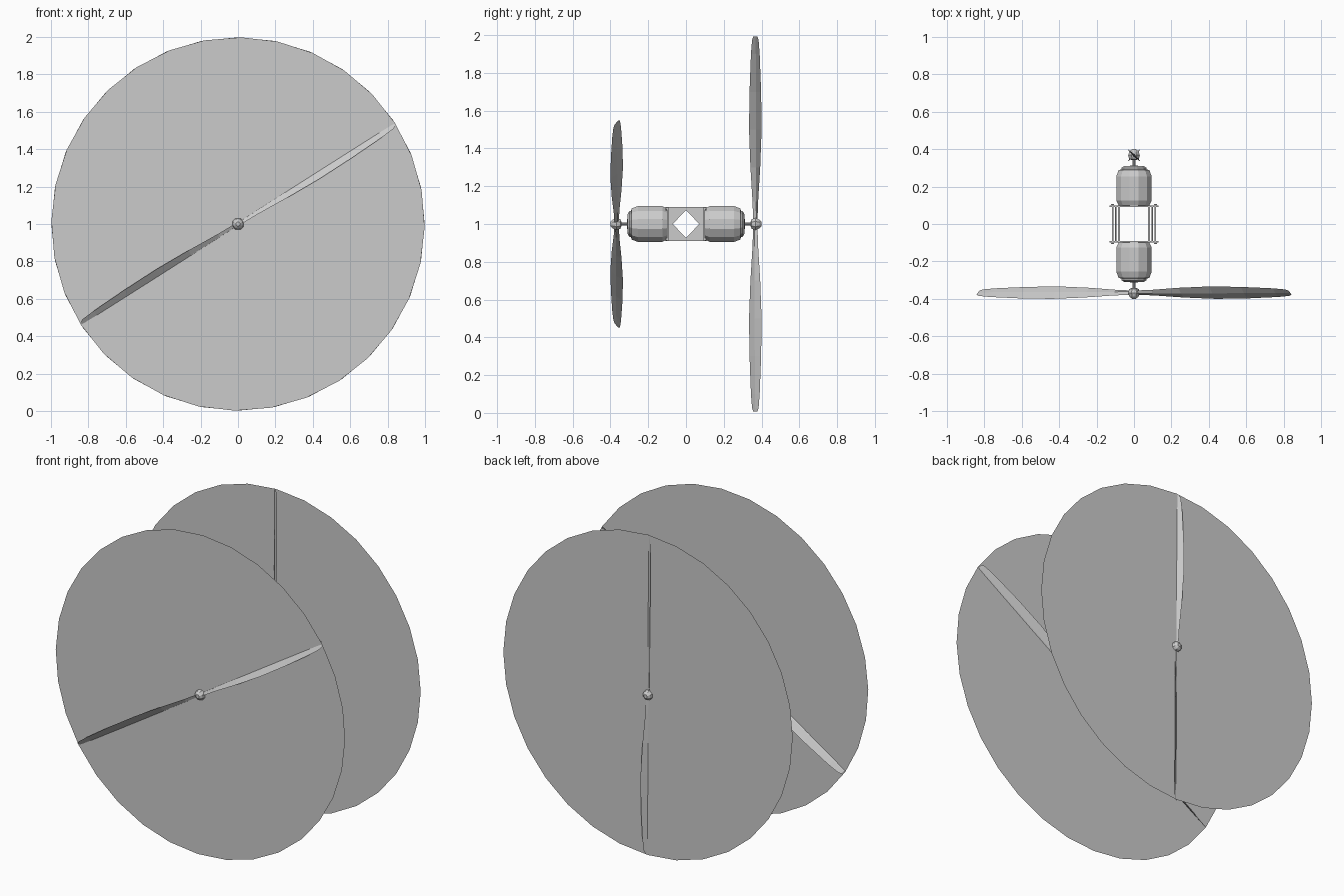
import bpy, bmesh, math
from mathutils import Matrix, Vector

if "Cube" in bpy.data.objects:
    bpy.data.objects.remove(bpy.data.objects["Cube"])

CZ = 1.0  # height of the main axis


def finish(bm, name):
    bmesh.ops.recalc_face_normals(bm, faces=bm.faces)
    me = bpy.data.meshes.new(name)
    bm.to_mesh(me)
    bm.free()
    ob = bpy.data.objects.new(name, me)
    bpy.context.collection.objects.link(ob)
    return ob


def loft(bm, rings):
    """Skin a list of closed rings and cap both ends."""
    vs = [[bm.verts.new(p) for p in r] for r in rings]
    n = len(vs[0])
    for a, b in zip(vs, vs[1:]):
        for i in range(n):
            j = (i + 1) % n
            bm.faces.new((a[i], a[j], b[j], b[i]))
    bm.faces.new(vs[0])
    bm.faces.new(vs[-1])


def lathe(name, profile, sides, sign, x=0, z=CZ):
    """Turn (radius, distance) pairs around an axis along y."""
    bm = bmesh.new()
    step = 2 * math.pi / sides
    loft(bm, [[(x + r * math.cos((i + .5) * step), sign * d,
                z + r * math.sin((i + .5) * step)) for i in range(sides)]
              for r, d in profile])
    return finish(bm, name)


def box(name, size, loc):
    bm = bmesh.new()
    bmesh.ops.create_cube(bm, size=1)
    bmesh.ops.scale(bm, vec=size, verts=bm.verts)
    bmesh.ops.translate(bm, vec=loc, verts=bm.verts)
    return finish(bm, name)


def blades(name, y, angle):
    """Two twisted blades, one turned half a circle from the other."""
    bm = bmesh.new()
    # radius, half chord, pitch in degrees, half thickness
    stations = [(.015, .015, 50, .008), (.12, .020, 48, .007), (.3, .036, 46, .006),
                (.5, .047, 45, .005), (.7, .045, 43, .004), (.9, .036, 40, .003),
                (.975, .028, 38, .002), (.992, .018, 38, .001)]
    for turn in (0, math.pi):
        a = angle + turn
        radial = Vector((math.cos(a), 0, math.sin(a)))
        side = Vector((-math.sin(a), 0, math.cos(a)))
        axis = Vector((0, 1, 0))
        rings = []
        for r, c, pitch, t in stations:
            p = math.radians(pitch)
            chord = side * math.cos(p) + axis * math.sin(p)
            normal = axis * math.cos(p) - side * math.sin(p)
            o = Vector((0, y, CZ)) + radial * r
            rings.append([o - chord * c, o + normal * t, o + chord * c, o - normal * t])
        loft(bm, rings)
    return finish(bm, name)


def side_plate(name, x, thick):
    """Square plate with a diamond window."""
    bm = bmesh.new()
    outer = [(-.095, 0), (-.095, -.09), (0, -.09), (.095, -.09),
             (.095, 0), (.095, .09), (0, .09), (-.095, .09)]
    inner = [(-.07, 0), (-.035, -.037), (0, -.074), (.035, -.037),
             (.07, 0), (.035, .037), (0, .074), (-.035, .037)]
    loops = [[bm.verts.new((x + s * thick / 2, py, CZ + pz)) for py, pz in ring]
             for s, ring in ((-1, outer), (1, outer), (1, inner), (-1, inner))]
    for k in range(4):
        a, b = loops[k], loops[(k + 1) % 4]
        for i in range(8):
            j = (i + 1) % 8
            bm.faces.new((a[i], a[j], b[j], b[i]))
    return finish(bm, name)


# propeller units, front and rear
for tag, s, angle, disc_y in (("front", -1, math.radians(32.8), -.37),
                              ("rear", 1, math.radians(90), .374)):
    # swept disc
    bm = bmesh.new()
    bmesh.ops.create_circle(bm, cap_ends=True, segments=32, radius=.998)
    m = (Matrix.Translation((0, disc_y, CZ)) @ Matrix.Rotation(-angle, 4, 'Y')
         @ Matrix.Rotation(math.pi / 2, 4, 'X'))
    bmesh.ops.transform(bm, matrix=m, verts=bm.verts)
    finish(bm, tag + "_disc")

    blades(tag + "_blades", s * .367, angle)
    lathe(tag + "_hub", [(.012, .342), (.028, .348), (.034, .368), (.026, .388), (.012, .40)], 8, s)
    lathe(tag + "_shaft", [(.009, .30), (.009, .345)], 8, s)
    # motor housing and nose ring
    lathe(tag + "_motor", [(.085, .10), (.098, .125), (.098, .255), (.085, .288), (.07, .292)], 12, s)
    lathe(tag + "_motor_cap", [(.07, .285), (.07, .30), (.055, .309), (.015, .312)], 12, s)
    # mounting flange
    box(tag + "_flange", (.26, .009, .18), (0, s * .0955, CZ))
    for x in (-.115, .115):
        for z in (-.08, .08):
            lathe(tag + "_bolt", [(.009, .098), (.009, .108)], 6, s, x, CZ + z)

# centre frame: windowed side plates and long tie rods
for tag, s in (("left", -1), ("right", 1)):
    side_plate(tag + "_inner_plate", s * .08, .012)
    side_plate(tag + "_outer_plate", s * .113, .007)
    for z in (-.08, .08):
        lathe(tag + "_tie_rod", [(.005, -.10), (.005, .10)], 6, 1, s * .098, CZ + z)
